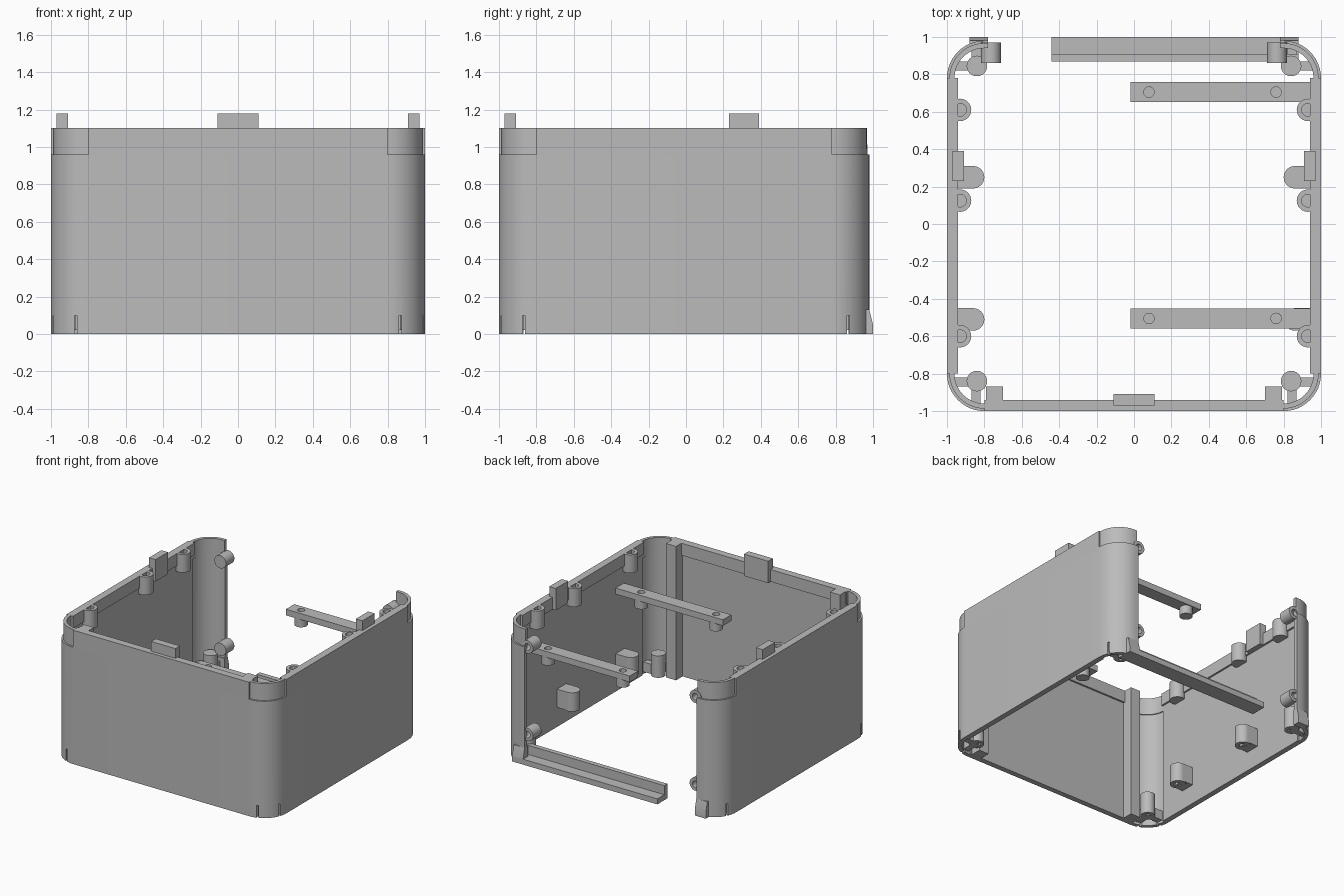
import bpy, bmesh, math
from mathutils import Matrix, Vector

cube = bpy.data.objects.get("Cube")
if cube:
    bpy.data.objects.remove(cube, do_unlink=True)

grey = bpy.data.materials.new("plain_grey")
grey.use_nodes = True
grey.diffuse_color = (0.5, 0.5, 0.5, 1)
grey.node_tree.nodes["Principled BSDF"].inputs["Base Color"].default_value = (0.5, 0.5, 0.5, 1)

BACK, FRONT = 0.98, -1.0
HEIGHT = 1.1


def finish(name, bm):
    bmesh.ops.remove_doubles(bm, verts=bm.verts, dist=0.0005)
    bmesh.ops.recalc_face_normals(bm, faces=bm.faces)
    mesh = bpy.data.meshes.new(name)
    bm.to_mesh(mesh)
    bm.free()
    mesh.materials.append(grey)
    obj = bpy.data.objects.new(name, mesh)
    bpy.context.collection.objects.link(obj)
    return obj


def add_box(bm, x, y, z):
    centre = Vector((sum(x) / 2, sum(y) / 2, sum(z) / 2))
    size = (abs(x[1] - x[0]), abs(y[1] - y[0]), abs(z[1] - z[0]), 1)
    bmesh.ops.create_cube(bm, size=1, matrix=Matrix.Translation(centre) @ Matrix.Diagonal(size))


def box(name, x, y, z):
    bm = bmesh.new()
    add_box(bm, x, y, z)
    return finish(name, bm)


def prism(name, outline, direction):
    """Extrude a closed outline of 3D points."""
    bm = bmesh.new()
    face = bm.faces.new([bm.verts.new(p) for p in outline])
    geo = bmesh.ops.extrude_face_region(bm, geom=[face])["geom"]
    bmesh.ops.translate(bm, vec=direction, verts=[g for g in geo if isinstance(g, bmesh.types.BMVert)])
    return finish(name, bm)


def boss(name, base, length, radius, hole, axis):
    """Round post with a blind hole in its far end."""
    deep = length * 0.7
    profile = [(0, 0), (radius, 0), (radius, length), (hole, length),
               (hole, length - deep), (0, length - deep)]
    bm = bmesh.new()
    verts = [bm.verts.new((r, 0, z)) for r, z in profile]
    edges = [bm.edges.new(pair) for pair in zip(verts, verts[1:])]
    bmesh.ops.spin(bm, geom=verts + edges, cent=(0, 0, 0), axis=(0, 0, 1),
                   angle=math.tau, steps=24)
    turn = Vector((0, 0, 1)).rotation_difference(Vector(axis)).to_matrix().to_4x4()
    bmesh.ops.transform(bm, matrix=Matrix.Translation(base) @ turn, verts=bm.verts)
    return finish(name, bm)


def wall(name, z0, z1, side, corner):
    """Open rounded band; side and corner are (outer, inner) radii about the corner centres."""
    sections = [((-0.78, BACK - 0.2 + corner[0]), (-0.78, BACK - 0.2 + corner[1]))]
    corners = [(-0.8, BACK - 0.2, 90), (-0.8, FRONT + 0.2, 180),
               (0.8, FRONT + 0.2, 270), (0.8, BACK - 0.2, 0)]
    for i, (cx, cy, start) in enumerate(corners):
        steps = [(start + 90 * k / 12, corner) for k in range(13)]
        if i > 0:
            steps.insert(0, (start, side))
        if i < 3:
            steps.append((start + 90, side))
        for deg, radii in steps:
            a = math.radians(deg)
            sections.append([(cx + r * math.cos(a), cy + r * math.sin(a)) for r in radii])
    sections.append([(-x, y) for x, y in sections[0]])
    bm = bmesh.new()
    rings = []
    for (ox, oy), (ix, iy) in sections:
        rings.append([bm.verts.new(p) for p in
                      ((ox, oy, z0), (ox, oy, z1), (ix, iy, z1), (ix, iy, z0))])
    for a, b in zip(rings, rings[1:]):
        for k in range(4):
            n = (k + 1) % 4
            bm.faces.new((a[k], a[n], b[n], b[k]))
    bm.faces.new(rings[0])
    bm.faces.new(rings[-1])
    return finish(name, bm)


# Shell: main wall, recessed corner band and thick rim
shell = wall("main_wall", 0, 0.96, (0.2, 0.155), (0.2, 0.168))
wall("upper_wall", 0.96, 1.0, (0.2, 0.155), (0.187, 0.16))
wall("top_rim", 1.0, HEIGHT, (0.2, 0.14), (0.187, 0.16))

# Slots at the foot of each corner
bm = bmesh.new()
for sx in (-1, 1):
    for sy in (-1, 1):
        add_box(bm, (sx * 0.86, sx * 0.875), (sy * 0.93, sy * 1.1), (-0.1, 0.1))
        add_box(bm, (sx * 0.93, sx * 1.1), (sy * 0.86, sy * 0.875), (-0.1, 0.1))
cutter = finish("slot_cutter", bm)
cutter.hide_render = True
mod = shell.modifiers.new("slots", "BOOLEAN")
mod.operation = "DIFFERENCE"
mod.solver = "EXACT"
mod.object = cutter
bpy.context.view_layer.objects.active = shell
bpy.ops.object.modifier_apply(modifier=mod.name)
bpy.data.objects.remove(cutter, do_unlink=True)

# Locating tabs on the rim
box("front_tab", (-0.11, 0.11), (-0.97, -0.91), (1.0, 1.18))

for sx, label in ((-1, "right"), (1, "left")):
    box(label + "_side_tab", (sx * 0.97, sx * 0.91), (0.23, 0.39), (1.0, 1.18))
    # Full-height post inside the front wall
    box(label + "_front_post", (sx * 0.70, sx * 0.79), (-0.96, -0.87), (0, HEIGHT))

    # Screw posts under the rim
    for i, y in enumerate((0.61, 0.125, -0.6)):
        boss(f"{label}_rim_boss_{i + 1}", (sx * 0.93, y, 0.95), 0.15, 0.06, 0.034, (0, 0, 1))

    # Round-nosed brackets low on the side wall
    for i, y in enumerate((0.25, -0.51)):
        box(f"{label}_bracket_arm_{i + 1}", (sx * 0.97, sx * 0.86), (y - 0.06, y + 0.06), (0.16, 0.31))
        boss(f"{label}_bracket_nose_{i + 1}", (sx * 0.86, y, 0.31), 0.155, 0.06, 0.03, (0, 0, -1))

    # Corner screw posts with ribs to the wall
    for sy, end in ((-1, "front"), (1, "back")):
        y = sy * 0.84 + (0.005 if sy > 0 else 0)
        part = f"{label}_{end}_corner"
        boss(part + "_boss", (sx * 0.84, y, 0.2), 0.18, 0.055, 0.028, (0, 0, -1))
        box(part + "_side_rib", (sx * 0.97, sx * 0.84), (sy * 0.82, sy * 0.87), (0.02, 0.1))
        box(part + "_end_rib", (sx * 0.82, sx * 0.87), (sy * 0.84, sy * 0.965), (0.02, 0.1))

    # Horizontal screw posts beside the back opening
    for i, z in enumerate((0.24, 0.96)):
        boss(f"{label}_back_boss_{i + 1}", (sx * 0.765, 0.86, z), 0.11, 0.053, 0.028, (0, 1, 0))

    # Foot of the back edge
    ear = [(0.94, 0), (1, 0), (1, 0.05), (0.98, 0.13), (0.94, 0.13)]
    prism(label + "_back_ear", [(sx * 0.78, y, z) for y, z in ear], (sx * 0.1, 0, 0))

# Stepped sill across the back opening
sill = [(0.87, 0), (1, 0), (1, 0.045), (0.91, 0.045), (0.91, 0.12), (0.87, 0.12)]
prism("back_sill", [(-0.44, y, z) for y, z in sill], (1.32, 0, 0))

# Mounting bars with holes and short standoffs
for i, y in enumerate((0.705, -0.505)):
    bar = box(f"mounting_bar_{i + 1}", (-0.02, 0.96), (y - 0.054, y + 0.054), (0.80, 0.85))
    bm = bmesh.new()
    for x in (0.08, 0.76):
        bmesh.ops.create_cone(bm, cap_ends=True, segments=20, radius1=0.028, radius2=0.028,
                              depth=0.3, matrix=Matrix.Translation((x, y, 0.825)))
        boss(f"bar_standoff_{i + 1}", (x, y, 0.73), 0.07, 0.05, 0.028, (0, 0, 1))
    drill = finish("drill", bm)
    drill.hide_render = True
    mod = bar.modifiers.new("holes", "BOOLEAN")
    mod.operation = "DIFFERENCE"
    mod.solver = "EXACT"
    mod.object = drill
    bpy.context.view_layer.objects.active = bar
    bpy.ops.object.modifier_apply(modifier=mod.name)
    bpy.data.objects.remove(drill, do_unlink=True)

# Smooth the curved faces, keep hard edges
bpy.ops.object.select_all(action="DESELECT")
for obj in bpy.context.collection.objects:
    if obj.type == "MESH" and grey.name in obj.data.materials:
        obj.select_set(True)
        bpy.context.view_layer.objects.active = obj
bpy.ops.object.shade_smooth_by_angle(angle=math.radians(30))
